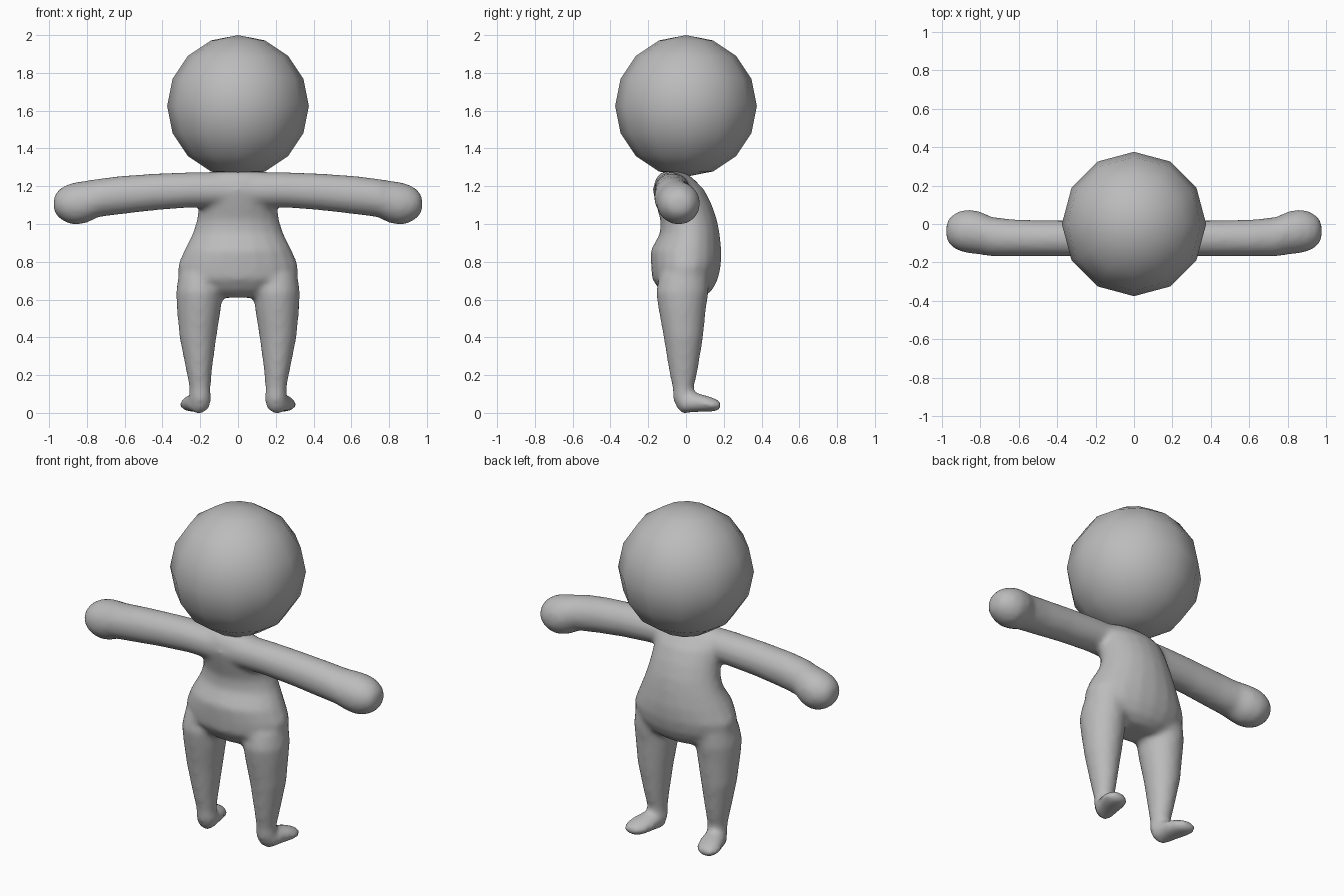
import bpy, bmesh, math
from mathutils import Vector

cube = bpy.data.objects.get("Cube")
if cube:
    bpy.data.objects.remove(cube, do_unlink=True)

gray = bpy.data.materials.new("plain_gray")
gray.use_nodes = True
gray.diffuse_color = (0.5, 0.5, 0.5, 1)
gray.node_tree.nodes["Principled BSDF"].inputs["Base Color"].default_value = (0.5, 0.5, 0.5, 1)


def finish(bm, name):
    mesh = bpy.data.meshes.new(name)
    bmesh.ops.recalc_face_normals(bm, faces=bm.faces)
    for f in bm.faces:
        f.smooth = True
    bm.to_mesh(mesh)
    bm.free()
    mesh.materials.append(gray)
    ob = bpy.data.objects.new(name, mesh)
    bpy.context.collection.objects.link(ob)
    return ob


def loft(bm, u, v, sections, side=1, sides=20):
    """Closed tube through sections (x, y, z, half size on u, half size on v)."""
    rings = []
    for x, y, z, a, b in sections:
        ring = []
        for i in range(sides):
            t = math.tau * i / sides
            p = Vector((x, y, z)) + Vector(u) * a * math.cos(t) + Vector(v) * b * math.sin(t)
            p.x *= side
            ring.append(bm.verts.new(p))
        rings.append(ring)
    faces = [bm.faces.new(rings[0]), bm.faces.new(rings[-1])]
    for r, s in zip(rings, rings[1:]):
        for i in range(sides):
            j = (i + 1) % sides
            faces.append(bm.faces.new((r[i], r[j], s[j], s[i])))
    bmesh.ops.recalc_face_normals(bm, faces=faces)


X, Y, Z = (1, 0, 0), (0, 1, 0), (0, 0, 1)

# Torso, hips to neck
torso = [(0, 0, 0.61, 0.15, 0.09), (0, 0, 0.65, 0.26, 0.14),
         (0, -0.005, 0.71, 0.315, 0.175), (0, 0, 0.78, 0.32, 0.185),
         (0, 0, 0.86, 0.285, 0.188), (0, 0.02, 0.95, 0.24, 0.158),
         (0, 0.015, 1.02, 0.218, 0.15), (0, -0.01, 1.1, 0.208, 0.148),
         (0, -0.04, 1.18, 0.205, 0.138), (0, -0.06, 1.24, 0.19, 0.1),
         (0, -0.07, 1.277, 0.15, 0.06)]

# Arm with a round fist
arm = [(0.0, -0.075, 1.18, 0.095, 0.096), (0.25, -0.075, 1.181, 0.095, 0.094),
       (0.45, -0.075, 1.169, 0.094, 0.098), (0.62, -0.073, 1.153, 0.097, 0.102),
       (0.74, -0.066, 1.138, 0.103, 0.102), (0.8, -0.047, 1.118, 0.112, 0.112),
       (0.86, -0.038, 1.108, 0.115, 0.114), (0.91, -0.037, 1.107, 0.103, 0.1),
       (0.95, -0.037, 1.107, 0.08, 0.074), (0.975, -0.037, 1.107, 0.045, 0.04)]

# Leg, ankle to hip
leg = [(0.2, -0.015, 0.02, 0.04, 0.03), (0.2, -0.015, 0.07, 0.058, 0.053),
       (0.201, -0.015, 0.13, 0.056, 0.056), (0.206, -0.014, 0.22, 0.068, 0.076),
       (0.212, -0.014, 0.4, 0.098, 0.105), (0.207, -0.02, 0.55, 0.117, 0.126),
       (0.205, -0.02, 0.64, 0.123, 0.14), (0.2, -0.01, 0.73, 0.115, 0.13)]

# Foot, heel to toe, turned slightly outward
foot = [(0.2, -0.05, 0.06, 0.03, 0.03), (0.205, -0.02, 0.05, 0.06, 0.054),
        (0.218, 0.04, 0.055, 0.068, 0.052), (0.232, 0.1, 0.05, 0.074, 0.045),
        (0.242, 0.15, 0.042, 0.066, 0.036), (0.25, 0.185, 0.04, 0.035, 0.02)]

bm = bmesh.new()
loft(bm, X, Y, torso)
for side in (1, -1):
    loft(bm, Y, Z, arm, side)
    loft(bm, X, Y, leg, side)
    loft(bm, X, Z, foot, side)

# Fuse the limbs into one soft body
mesh = bpy.data.meshes.new("body")
bm.to_mesh(mesh)
bm.free()
mesh.materials.append(gray)
body = bpy.data.objects.new("body", mesh)
bpy.context.collection.objects.link(body)
fuse = body.modifiers.new("fuse", 'REMESH')
fuse.mode = 'VOXEL'
fuse.voxel_size = 0.016
fuse.use_smooth_shade = True
soften = body.modifiers.new("soften", 'SMOOTH')
soften.factor = 0.5
soften.iterations = 8

# Big round head
bm = bmesh.new()
bmesh.ops.create_uvsphere(bm, u_segments=12, v_segments=8, radius=0.375)
bmesh.ops.translate(bm, verts=bm.verts, vec=(0, 0, 1.625))
finish(bm, "head")
